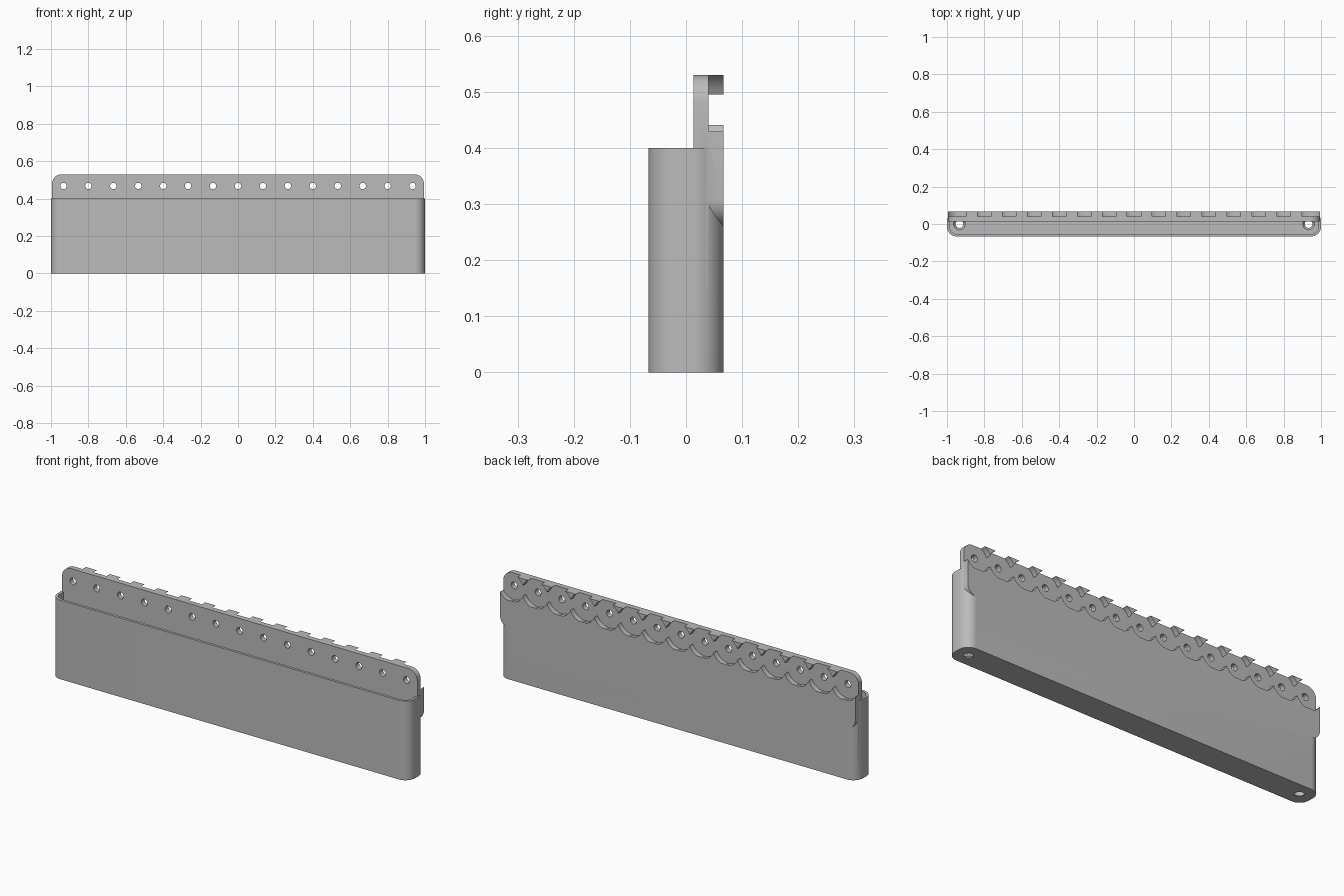
import bpy, bmesh, math
from mathutils import Vector

cube = bpy.data.objects.get("Cube")
if cube:
    bpy.data.objects.remove(cube, do_unlink=True)

grey = bpy.data.materials.new("plain_grey")
grey.use_nodes = True
grey.diffuse_color = (0.5, 0.5, 0.5, 1)
grey.node_tree.nodes["Principled BSDF"].inputs["Base Color"].default_value = (0.5, 0.5, 0.5, 1)

PITCH = 2 / 15           # distance between hanging holes
HOLE_Z = 0.468
HOLES = [(i - 7) * PITCH for i in range(15)]
WALL = PITCH / 10
DEPTH = PITCH / 2        # half the bin depth
RADIUS = 0.053


def arc(cx, cy, r, start, end, steps):
    return [(cx + r * math.cos(start + (end - start) * i / steps),
             cy + r * math.sin(start + (end - start) * i / steps)) for i in range(steps + 1)]


def rounded_rect(x0, x1, y0, y1, r):
    corners = [(x1 - r, y1 - r), (x0 + r, y1 - r), (x0 + r, y0 + r), (x1 - r, y0 + r)]
    return [p for k, (cx, cy) in enumerate(corners)
            for p in arc(cx, cy, r, k * math.pi / 2, (k + 1) * math.pi / 2, 12)]


def finish(name, bm):
    bmesh.ops.recalc_face_normals(bm, faces=bm.faces)
    mesh = bpy.data.meshes.new(name)
    bm.to_mesh(mesh)
    bm.free()
    mesh.materials.append(grey)
    obj = bpy.data.objects.new(name, mesh)
    bpy.context.collection.objects.link(obj)
    return obj


def prism(name, outlines, low, high, axis):
    """Extrude closed outlines along z, or along y for outlines drawn in x and z."""
    bm = bmesh.new()
    for outline in outlines:
        pts = [(u, v, low) if axis == "z" else (u, low, v) for u, v in outline]
        face = bm.faces.new([bm.verts.new(p) for p in pts])
        grown = bmesh.ops.extrude_face_region(bm, geom=[face])
        step = Vector((0, 0, high - low) if axis == "z" else (0, high - low, 0))
        bmesh.ops.translate(bm, verts=[g for g in grown["geom"] if isinstance(g, bmesh.types.BMVert)],
                            vec=step)
    return finish(name, bm)


def combine(target, other, operation):
    mod = target.modifiers.new(operation.lower(), "BOOLEAN")
    mod.operation = operation
    mod.solver = "EXACT"
    mod.object = other
    bpy.context.view_layer.objects.active = target
    bpy.ops.object.modifier_apply(modifier=mod.name)
    bpy.data.objects.remove(other, do_unlink=True)


# Hollow bin with rounded corners
storage_bin = prism("storage_bin", [rounded_rect(-1, 1, -DEPTH, DEPTH, RADIUS)], 0, 0.4, "z")
cavity = rounded_rect(-1 + WALL, 1 - WALL, -DEPTH + WALL, DEPTH - WALL, RADIUS - WALL)
combine(storage_bin, prism("cavity_cutter", [cavity], WALL, 0.5, "z"), "DIFFERENCE")

# Countersunk holes in the floor
for x in (HOLES[0], HOLES[-1]):
    bm = bmesh.new()
    bmesh.ops.create_cone(bm, cap_ends=True, segments=32, radius1=0.01, radius2=0.042,
                          depth=3 * WALL)
    bmesh.ops.translate(bm, verts=bm.verts, vec=(x, 0, WALL / 2))
    combine(storage_bin, finish("floor_hole_cutter", bm), "DIFFERENCE")

# Hanging plate along the back
plate = prism("hanging_plate", [rounded_rect(-0.994, 0.994, 0.26, 0.53, 0.05)],
              WALL, DEPTH, "y")

# Scalloped recess: outline of the row of overlapping circles
R = 0.072
a = math.acos(PITCH / 2 / R)
scallops = []
for i, x in enumerate(HOLES):
    start = math.pi if i == 0 else math.pi + a
    end = 2 * math.pi if i == 14 else 2 * math.pi - a
    scallops += arc(x, HOLE_Z, R, start, end, 20)[:-1]
for i, x in reversed(list(enumerate(HOLES))):
    start = 0 if i == 14 else a
    end = math.pi if i == 0 else math.pi - a
    scallops += arc(x, HOLE_Z, R, start, end, 20)[:-1]
combine(plate, prism("recess_cutter", [scallops], 3 * WALL, 0.1, "y"), "DIFFERENCE")

# Row of hanging holes
circles = [arc(x, HOLE_Z, 0.017, 0, 2 * math.pi, 24)[:-1] for x in HOLES]
combine(plate, prism("hanging_hole_cutter", circles, -0.02, 0.1, "y"), "DIFFERENCE")

# Join the plate to the bin
combine(storage_bin, plate, "UNION")
bpy.ops.object.select_all(action="DESELECT")
storage_bin.select_set(True)
bpy.context.view_layer.objects.active = storage_bin
bpy.ops.object.shade_smooth_by_angle(angle=math.radians(30))
